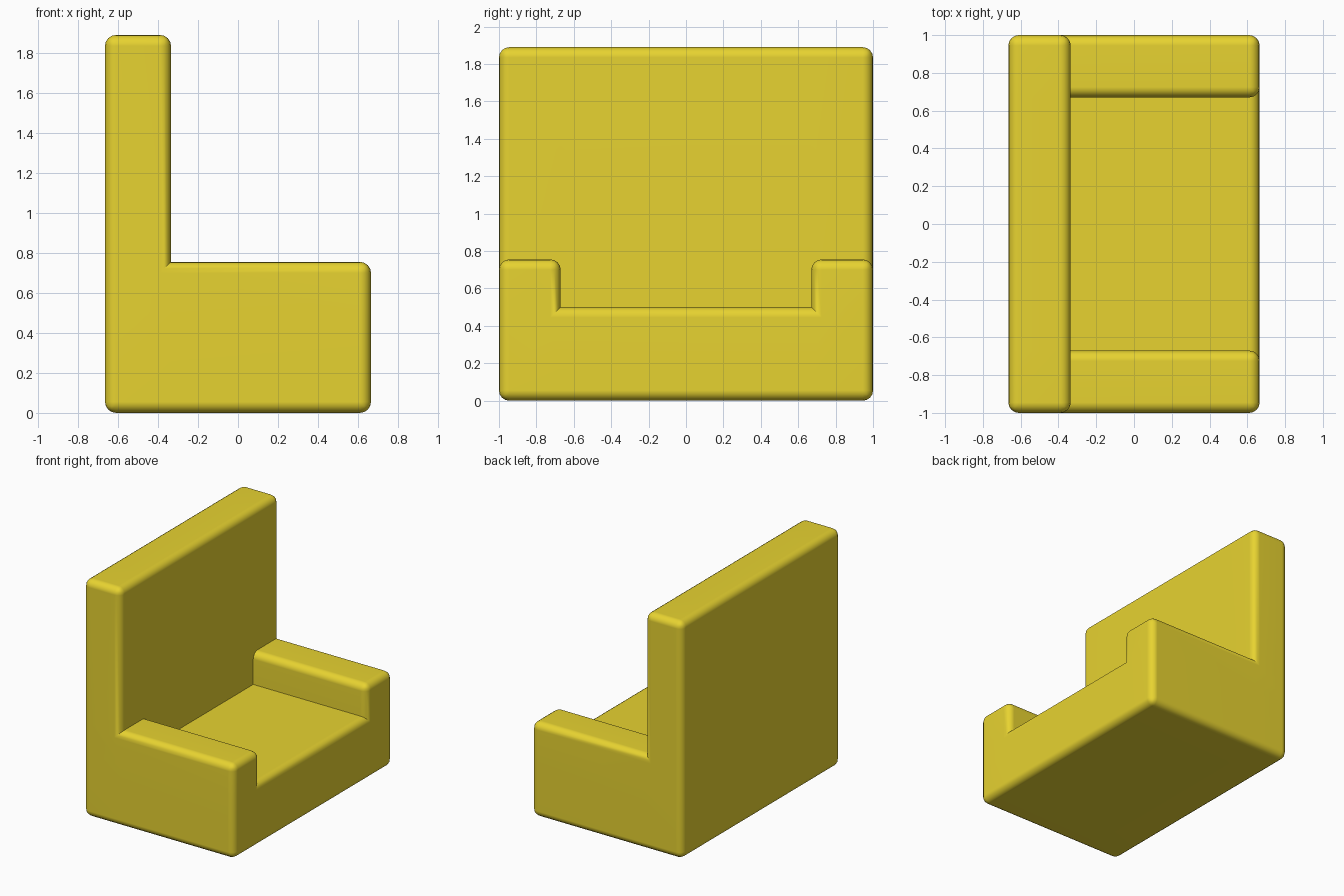
import bpy
import bmesh

if "Cube" in bpy.data.objects:
    bpy.data.objects.remove(bpy.data.objects["Cube"])

# Grid lines of the armchair: back | seat depth, arm | seat | arm, seat / arm / back heights
XS = [-0.665, -0.335, 0.665]
YS = [-1.0, -0.67, 0.67, 1.0]
ZS = [0.0, 0.5, 0.755, 1.89]
RADIUS = 0.055


def filled(i, j, k):
    if not (0 <= i < 2 and 0 <= j < 3 and 0 <= k < 3):
        return False
    is_back = i == 0
    is_arm = j != 1 and k < 2
    is_seat = k == 0
    return is_back or is_arm or is_seat


def add_shell(bm):
    """Outer skin of all filled cells, as one closed body."""
    verts = {}

    def vert(c):
        if c not in verts:
            verts[c] = bm.verts.new((XS[c[0]], YS[c[1]], ZS[c[2]]))
        return verts[c]

    for cell in [(i, j, k) for i in range(2) for j in range(3) for k in range(3)]:
        if not filled(*cell):
            continue
        for axis in range(3):
            u, v = (axis + 1) % 3, (axis + 2) % 3
            for side in (0, 1):
                near = list(cell)
                near[axis] += 1 if side else -1
                if filled(*near):
                    continue
                loop = []
                for du, dv in ((0, 0), (1, 0), (1, 1), (0, 1)):
                    c = list(cell)
                    c[axis] += side
                    c[u] += du
                    c[v] += dv
                    loop.append(vert(tuple(c)))
                bm.faces.new(loop if side else loop[::-1])


bm = bmesh.new()
add_shell(bm)
bmesh.ops.dissolve_limit(bm, angle_limit=0.02, verts=bm.verts[:], edges=bm.edges[:])
bmesh.ops.recalc_face_normals(bm, faces=bm.faces[:])

# Round every outer edge, keep inner corners crisp
outer = [e for e in bm.edges if e.calc_face_angle_signed() > 0.1]
bmesh.ops.bevel(bm, geom=outer, offset=RADIUS, offset_type='OFFSET', segments=4,
                profile=0.5, affect='EDGES', clamp_overlap=True)

mesh = bpy.data.meshes.new("armchair")
bm.to_mesh(mesh)
bm.free()
chair = bpy.data.objects.new("armchair", mesh)
bpy.context.collection.objects.link(chair)

# Yellow upholstery
mat = bpy.data.materials.new("yellow_upholstery")
mat.diffuse_color = (0.8, 0.65, 0.03, 1.0)
mat.use_nodes = True
mat.node_tree.nodes["Principled BSDF"].inputs["Base Color"].default_value = mat.diffuse_color
mesh.materials.append(mat)

# Smooth roundings, flat panels
bpy.context.view_layer.objects.active = chair
chair.select_set(True)
bpy.ops.object.shade_smooth_by_angle()
normals = chair.modifiers.new("flat_panels", 'WEIGHTED_NORMAL')
normals.keep_sharp = True
